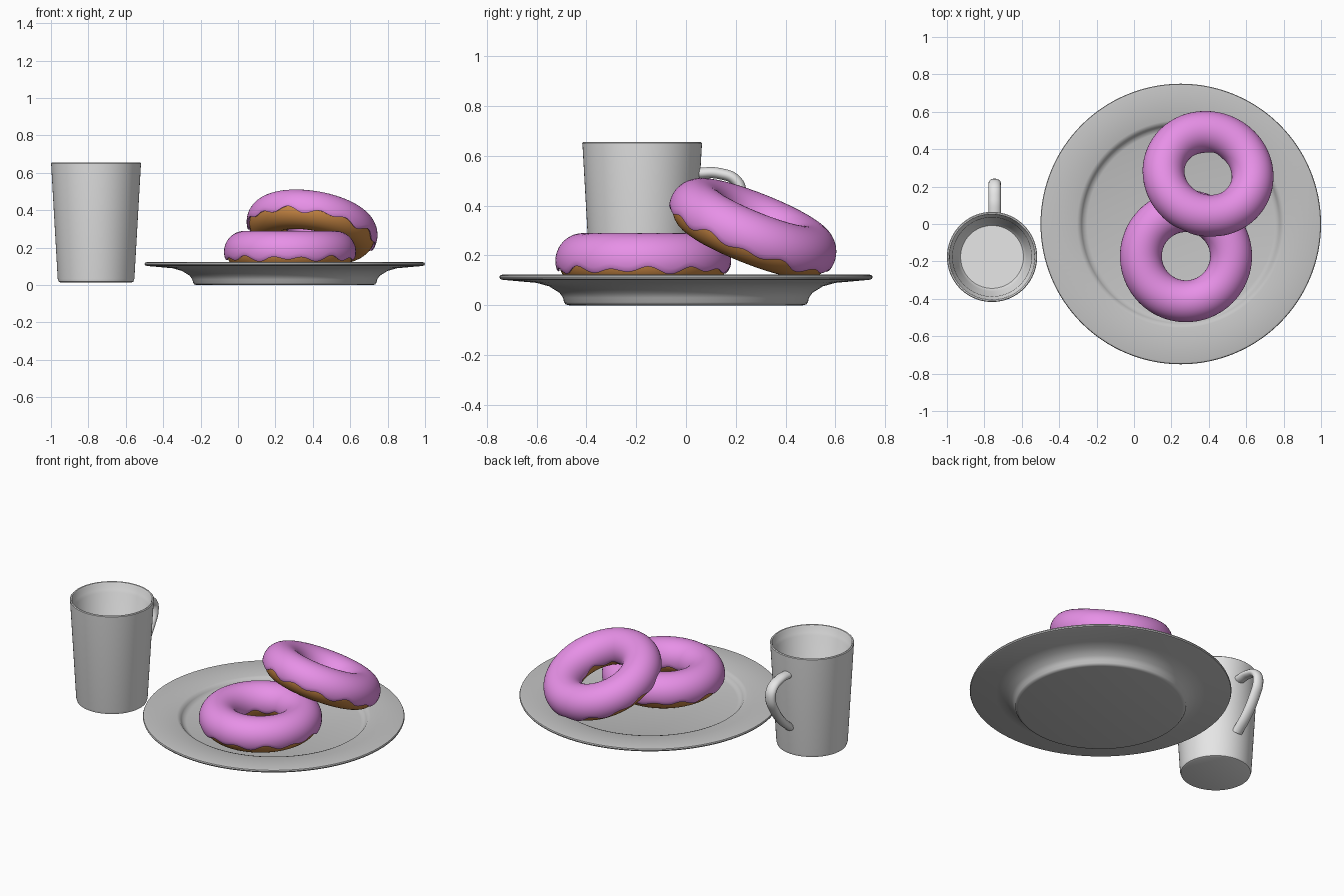
import bpy, bmesh, math
from mathutils import Vector

if "Cube" in bpy.data.objects:
    bpy.data.objects.remove(bpy.data.objects["Cube"])

def material(name, rgb):
    m = bpy.data.materials.new(name)
    m.diffuse_color = (*rgb, 1)
    m.use_nodes = True
    m.node_tree.nodes["Principled BSDF"].inputs["Base Color"].default_value = m.diffuse_color
    return m

PLATE = material("plate grey", (0.56, 0.56, 0.56))
MUG = material("mug white", (0.8, 0.8, 0.8))
ICING = material("pink icing", (0.8, 0.28, 0.8))
DOUGH = material("golden dough", (0.6, 0.25, 0.06))

def make_object(name, verts, faces, mat, angle=40):
    me = bpy.data.meshes.new(name)
    me.from_pydata(verts, [], faces)
    bm = bmesh.new()
    bm.from_mesh(me)
    bmesh.ops.recalc_face_normals(bm, faces=bm.faces)
    bm.to_mesh(me)
    bm.free()
    me.materials.append(mat)
    me.shade_smooth()
    me.set_sharp_from_angle(angle=math.radians(angle))
    ob = bpy.data.objects.new(name, me)
    bpy.context.collection.objects.link(ob)
    return ob

def lathe(name, profile, mat, loc, n=96):
    """Revolve (r, z) points; the first and last rings are capped flat."""
    verts = [(r * math.cos(math.tau * i / n), r * math.sin(math.tau * i / n), z)
             for r, z in profile for i in range(n)]
    faces = [(k * n + i, k * n + (i + 1) % n, (k + 1) * n + (i + 1) % n, (k + 1) * n + i)
             for k in range(len(profile) - 1) for i in range(n)]
    last = (len(profile) - 1) * n
    faces += [tuple(range(n)), tuple(range(last, last + n))]
    ob = make_object(name, verts, faces, mat)
    ob.location = loc
    return ob

def ring_grid(name, section, mat, nu=144):
    """Sweep a closed cross-section (function of angle) around z."""
    verts, nv = [], 0
    for i in range(nu):
        u = math.tau * i / nu
        pts = section(u)
        nv = len(pts)
        verts += [(r * math.cos(u), r * math.sin(u), z) for r, z in pts]
    faces = [(i * nv + j, i * nv + (j + 1) % nv,
              ((i + 1) % nu) * nv + (j + 1) % nv, ((i + 1) % nu) * nv + j)
             for i in range(nu) for j in range(nv)]
    return make_object(name, verts, faces, mat, 60)

R, R_DOUGH, R_ICING = 0.241, 0.099, 0.112

def dough_section(u):
    return [(R + R_DOUGH * math.cos(math.tau * j / 32), R_DOUGH * math.sin(math.tau * j / 32))
            for j in range(32)]

def icing_section(u, phase):
    # uneven drips along the outer and inner edge
    wave = math.sin(13 * u + phase) + 0.6 * math.sin(8 * u + 2 * phase + 1) 
    a = math.radians(-20 + 6 * wave)
    b = math.radians(193 + 5 * math.sin(7 * u + phase) + 3 * math.sin(4 * u))
    d = math.radians(4)
    path = [(a + d, 0.1), (a, 0.104), (a, 0.109), (a + d, R_ICING)]
    path += [(a + d + (b - a - 2 * d) * j / 24, R_ICING) for j in range(1, 24)]
    path += [(b - d, R_ICING), (b, 0.109), (b, 0.104), (b - d, 0.1)]
    path += [(a + d + (b - a - 2 * d) * j / 12, 0.09) for j in range(12, -1, -1)]
    return [(R + r * math.cos(t), r * math.sin(t)) for t, r in path]

def donut(name, loc, normal, phase):
    rot = Vector((0, 0, 1)).rotation_difference(Vector(normal)).to_euler()
    parts = [ring_grid(name + "_dough", dough_section, DOUGH),
             ring_grid(name + "_icing", lambda u: icing_section(u, phase), ICING)]
    for ob in parts:
        ob.location = loc
        ob.rotation_euler = rot

# Plate: foot, flared underside, rim and shallow well
lathe("plate", [(0.47, 0.0), (0.483, 0.003), (0.49, 0.012), (0.494, 0.03), (0.508, 0.05),
                (0.55, 0.076), (0.60, 0.09), (0.735, 0.102), (0.747, 0.106), (0.75, 0.113),
                (0.747, 0.12), (0.737, 0.123), (0.555, 0.115), (0.54, 0.11), (0.53, 0.097),
                (0.52, 0.084), (0.50, 0.078)], PLATE, (0.25, 0, 0), 128)

# Mug body: outer wall, rim, inner wall and floor
MUG_LOC = (-0.759, -0.176, 0)
lathe("mug_body", [(0.19, 0.014), (0.2, 0.018), (0.205, 0.034), (0.24, 0.645), (0.241, 0.651),
                   (0.237, 0.655), (0.23, 0.654), (0.226, 0.645), (0.22, 0.61), (0.211, 0.595),
                   (0.183, 0.07), (0.168, 0.05)], MUG, MUG_LOC)

# Mug handle: flattened tube along a smooth path
curve = bpy.data.curves.new("handle_path", 'CURVE')
curve.dimensions = '3D'
spline = curve.splines.new('BEZIER')
points = [(0.047, 0.53), (0.13, 0.53), (0.205, 0.497), (0.219, 0.44), (0.185, 0.36),
          (0.11, 0.26), (0.03, 0.19)]
spline.bezier_points.add(len(points) - 1)
for p, (y, z) in zip(spline.bezier_points, points):
    p.co = (0, y, z)
    p.handle_left_type = p.handle_right_type = 'AUTO'
spline.resolution_u = 8
curve.bevel_depth = 0.023
curve.bevel_resolution = 5
curve.use_fill_caps = True
temp = bpy.data.objects.new("handle_path", curve)
bpy.context.collection.objects.link(temp)
bpy.context.view_layer.update()
mesh = bpy.data.meshes.new_from_object(temp.evaluated_get(bpy.context.evaluated_depsgraph_get()))
bpy.data.objects.remove(temp)
for v in mesh.vertices:
    v.co.x *= 1.45
mesh.materials.clear()
mesh.materials.append(MUG)
mesh.shade_smooth()
mesh.set_sharp_from_angle(angle=math.radians(50))
handle = bpy.data.objects.new("mug_handle", mesh)
handle.location = (-0.745, 0, 0)
bpy.context.collection.objects.link(handle)

# Donuts: one flat on the plate, one leaning on it
donut("flat_donut", (0.278, -0.172, 0.178), (0, 0, 1), 0.5)
donut("leaning_donut", (0.396, 0.268, 0.303), (0.17, 0.40, 1), 2.1)
